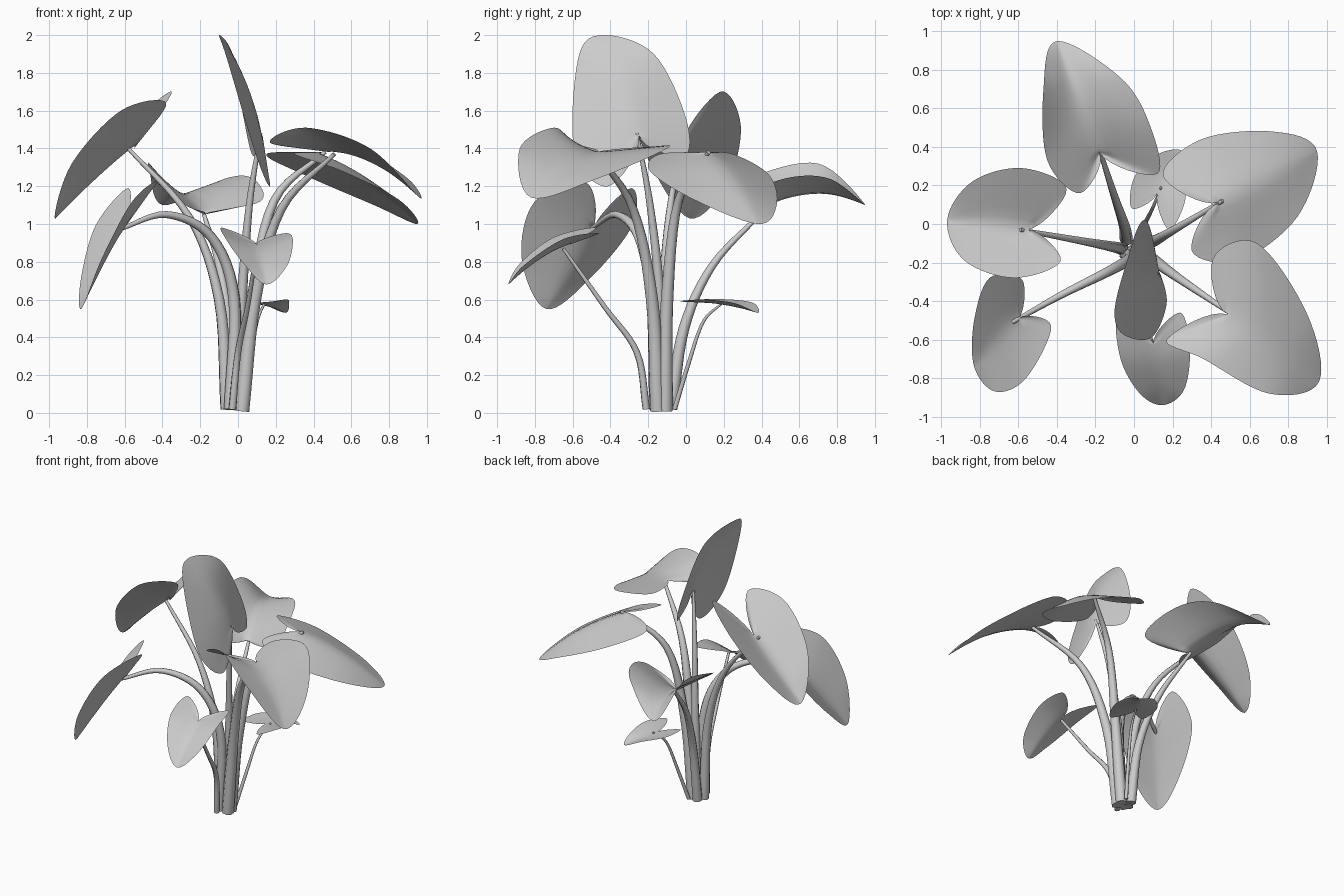
import bpy, bmesh
from mathutils import Vector as V

if "Cube" in bpy.data.objects:
    bpy.data.objects.remove(bpy.data.objects["Cube"])

def spline(a, b, c, d, t):
    """Smooth curve from b to c."""
    return 0.5 * (2*b + (c-a)*t + (2*a-5*b+4*c-d)*t*t + (3*b-a-3*c+d)*t**3)

def stem(name, pts, r0, r1):
    """Tapered round stalk through the given points."""
    cu = bpy.data.curves.new(name, 'CURVE')
    cu.dimensions = '3D'
    cu.bevel_depth = 1.0
    cu.bevel_resolution = 2
    cu.use_fill_caps = True
    pts = [V(p) for p in pts]
    ext = [2*pts[0]-pts[1]] + pts + [2*pts[-1]-pts[-2]]
    path = [spline(*ext[i:i+4], k/6) for i in range(len(pts)-1) for k in range(6)] + [pts[-1]]
    sp = cu.splines.new('POLY')
    sp.points.add(len(path)-1)
    for i, p in enumerate(path):
        sp.points[i].co = (*p, 1)
        sp.points[i].radius = r0 + (r1-r0) * (i/(len(path)-1))**1.3
    sp.use_smooth = True
    ob = bpy.data.objects.new(name, cu)
    bpy.context.collection.objects.link(ob)

def leaf(name, base, tip, left, right, arch=(0, 0, 0)):
    """Heart-shaped blade: left/right are (lobe, side, shoulder) points of each margin."""
    P, T, arch = V(base), V(tip), V(arch)
    sinus = (V(left[0]) + V(right[0])) / 2 - P      # direction of the notch
    sinus.normalize()
    bm = bmesh.new()
    n, m = 8, 6
    for side, other, flip in ((left, right, False), (right, left, True)):
        c = [P] + [V(p) for p in side] + [T]
        start = c[1] - sinus * 1.7 * (c[1]-P).length
        ext = [start] + c + [V(other[-1])]
        edge = [spline(*ext[i:i+4], k/n) for i in range(len(c)-1) for k in range(n)] + [T]
        rows = []
        for i, e in enumerate(edge):
            u = max(0, (i/(len(edge)-1) - 0.3) / 0.7)
            b = P.lerp(T, u) + arch * 4*u*(1-u)
            rows.append([bm.verts.new(b.lerp(e, j/m)) for j in range(m+1)])
        for r, s in zip(rows, rows[1:]):
            for j in range(m):
                f = [r[j], r[j+1], s[j+1], s[j]]
                bm.faces.new(f[::-1] if flip else f).smooth = True
    bmesh.ops.remove_doubles(bm, verts=bm.verts, dist=0.0005)
    # soften the midrib crease
    inner = [v for v in bm.verts if not v.is_boundary]
    for _ in range(3):
        bmesh.ops.smooth_vert(bm, verts=inner, factor=0.5,
                              use_axis_x=True, use_axis_y=True, use_axis_z=True)
    me = bpy.data.meshes.new(name)
    bm.to_mesh(me)
    bm.free()
    bpy.context.collection.objects.link(bpy.data.objects.new(name, me))

# Blades
leaf("back_leaf", (-.18, .37, 1.05), (-.40, .95, 1.10),
     [(-.28, .16, 1.10), (-.45, .33, 1.24), (-.47, .70, 1.32)],
     [(.12, .26, 1.12), (.08, .52, 1.24), (-.07, .76, 1.24)], (0, 0, .07))
leaf("left_leaf", (-.55, -.03, 1.40), (-.97, .02, 1.03),
     [(-.38, -.19, 1.64), (-.62, -.28, 1.60), (-.88, -.19, 1.32)],
     [(-.35, .18, 1.70), (-.58, .29, 1.52), (-.84, .22, 1.22)])
leaf("right_back_leaf", (.44, .11, 1.38), (.95, .38, 1.00),
     [(.15, .25, 1.37), (.35, .44, 1.26), (.72, .48, 1.10)],
     [(.30, -.14, 1.37), (.55, -.19, 1.28), (.85, .04, 1.13)], (0, 0, .05))
leaf("right_front_leaf", (.49, -.47, 1.38), (.96, -.82, 1.14),
     [(.17, -.60, 1.43), (.36, -.70, 1.51), (.70, -.88, 1.40)],
     [(.41, -.18, 1.41), (.64, -.10, 1.40), (.90, -.47, 1.24)], (0, 0, .05))
leaf("top_leaf", (.13, -.25, 1.47), (-.10, -.44, 2.00),
     [(.17, -.41, 1.20), (.09, -.59, 1.38), (-.06, -.57, 1.88)],
     [(.08, -.01, 1.36), (.03, 0, 1.56), (-.03, -.17, 1.90)], (.04, 0, 0))
leaf("left_front_leaf", (-.60, -.49, .98), (-.83, -.74, .55),
     [(-.43, -.53, 1.22), (-.56, -.80, 1.12), (-.72, -.87, .82)],
     [(-.58, -.29, 1.19), (-.75, -.28, 1.0), (-.83, -.50, .72)])
leaf("front_leaf", (.10, -.62, .89), (.15, -.94, .68),
     [(-.08, -.48, .98), (-.07, -.70, .93), (.03, -.88, .79)],
     [(.24, -.46, .95), (.29, -.65, .92), (.26, -.86, .78)], (0, 0, .02))
leaf("small_back_leaf", (.12, .16, .58), (.25, .38, .53),
     [(-.01, .08, .60), (.00, .24, .60), (.12, .36, .58)],
     [(.18, -.03, .59), (.26, .10, .60), (.27, .26, .58)])

# Stalks
stem("back_stem", [(-.04, -.08, .02), (-.05, -.01, .45), (-.10, .14, .78), (-.18, .39, 1.05)], .034, .011)
stem("left_stem", [(-.06, -.13, .02), (-.10, -.12, .60), (-.26, -.09, 1.04), (-.59, -.03, 1.41)], .034, .01)
stem("right_back_stem", [(.02, -.11, .01), (.08, -.10, .60), (.19, -.04, 1.12), (.46, .12, 1.38)], .04, .011)
stem("right_front_stem", [(.02, -.15, .01), (.09, -.18, .60), (.23, -.28, 1.08), (.51, -.47, 1.37)], .042, .011)
stem("top_stem", [(-.01, -.14, .02), (.02, -.14, .60), (.06, -.19, 1.10), (.12, -.26, 1.48)], .033, .009)
stem("left_front_stem", [(-.04, -.16, .02), (-.02, -.18, .60), (-.14, -.25, .93), (-.38, -.37, 1.05), (-.63, -.51, .97)], .036, .011)
stem("front_stem", [(-.03, -.21, .02), (0, -.26, .32), (.05, -.43, .56), (.10, -.65, .87)], .02, .009)
stem("small_back_stem", [(.02, -.06, .02), (.06, .01, .25), (.10, .09, .48), (.14, .19, .58)], .013, .006)
